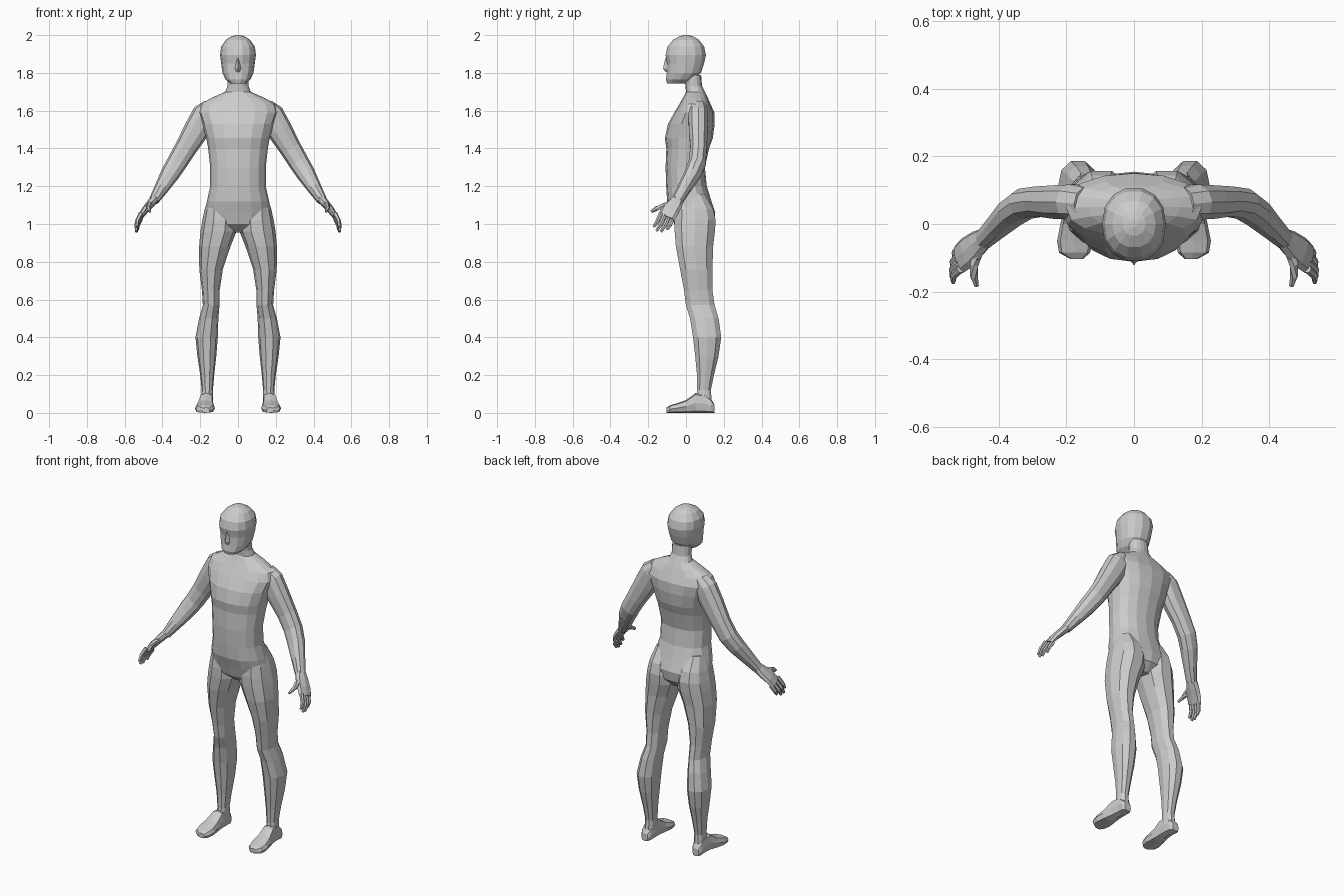
import bpy, bmesh, math
from mathutils import Vector


def oval(c, u, v, n, power=1.0):
    """Closed cross-section around c with half-axes u and v; power < 1 is boxier."""
    pts = []
    for i in range(n):
        a = 2 * math.pi * i / n
        ca, sa = math.cos(a), math.sin(a)
        pts.append(c + u * math.copysign(abs(ca) ** power, ca)
                   + v * math.copysign(abs(sa) ** power, sa))
    return pts


def loft(name, rings, mirror=False):
    bm = bmesh.new()
    loops = [[bm.verts.new(p) for p in r] for r in rings]
    n = len(loops[0])
    for a, b in zip(loops, loops[1:]):
        for i in range(n):
            j = (i + 1) % n
            bm.faces.new((a[i], a[j], b[j], b[i]))
    bm.faces.new(loops[0][::-1])
    bm.faces.new(loops[-1])
    bmesh.ops.recalc_face_normals(bm, faces=bm.faces)
    me = bpy.data.meshes.new(name)
    bm.to_mesh(me)
    bm.free()
    ob = bpy.data.objects.new(name, me)
    bpy.context.collection.objects.link(ob)
    if mirror:
        m = ob.modifiers.new("mirror", 'MIRROR')
        m.use_mirror_merge = False
    return ob


def level(z, x0, x1, y0, y1, n=12, power=0.9):
    """Horizontal cross-section given by its extents."""
    return oval(Vector(((x0 + x1) / 2, (y0 + y1) / 2, z)),
                Vector(((x1 - x0) / 2, 0, 0)), Vector((0, (y1 - y0) / 2, 0)), n, power)


def tube(name, path, n=8, power=0.9):
    """Mirrored limb along (x, y, z, in-plane radius, depth radius) stations."""
    pts = [Vector(p[:3]) for p in path]
    rings = []
    for i, p in enumerate(path):
        t = (pts[min(i + 1, len(pts) - 1)] - pts[max(i - 1, 0)]).normalized()
        v = (Vector((0, 1, 0)) - t * t.y).normalized()
        rings.append(oval(pts[i], t.cross(v) * p[3], v * p[4], n, power))
    return loft(name, rings, True)


# torso and neck: z, half width, front y, back y
torso = [(0.955, .05, -.01, .10), (1.0, .15, -.062, .145), (1.06, .175, -.08, .155),
         (1.12, .165, -.10, .135), (1.2, .147, -.105, .11), (1.3, .147, -.108, .10),
         (1.4, .158, -.104, .122), (1.455, .168, -.112, .142), (1.53, .19, -.095, .152),
         (1.59, .212, -.062, .15), (1.635, .20, -.035, .13), (1.67, .135, -.015, .115),
         (1.7, .068, 0, .10), (1.73, .056, -.003, .085), (1.79, .056, -.01, .08)]
loft("torso", [level(z, -w, w, f, b, 16) for z, w, f, b in torso])

# head
head = [(1.745, .042, -.102, .0), (1.765, .066, -.108, .045), (1.80, .082, -.104, .082),
        (1.85, .089, -.102, .098), (1.895, .095, -.111, .108), (1.94, .089, -.10, .098),
        (1.975, .064, -.07, .07), (1.994, .034, -.035, .038), (2.0, .01, -.01, .012)]
loft("head", [level(z, -w, w, f, b, 14) for z, w, f, b in head])

# nose
loft("nose", [level(1.805, -.016, .016, -.108, -.08, 4, 1), level(1.822, -.017, .017, -.122, -.08, 4, 1),
              level(1.88, -.007, .007, -.109, -.08, 4, 1)])

# legs: z, inner x, outer x, front y, back y
leg = [(1.16, .05, .150, -.04, .10), (1.08, .02, .176, -.06, .148), (1.02, .005, .189, -.066, .162),
       (.96, .008, .199, -.065, .158), (.88, .04, .206, -.058, .148), (.76, .08, .205, -.035, .144),
       (.65, .097, .191, -.014, .143), (.57, .098, .186, -.004, .155), (.5, .104, .206, .018, .176),
       (.4, .107, .225, .034, .19), (.3, .115, .215, .046, .175), (.2, .126, .2, .056, .15),
       (.12, .133, .192, .058, .133), (.05, .133, .195, .05, .14)]
loft("leg", [level(*r, n=10) for r in leg], True)

# feet: y, inner x, outer x, top z
foot = [(.15, .148, .19, .045), (.135, .136, .2, .07), (.1, .133, .2, .10), (.05, .132, .205, .105),
        (0, .128, .218, .068), (-.05, .122, .228, .05), (-.085, .13, .222, .04), (-.103, .15, .19, .028)]
loft("foot", [oval(Vector(((a + b) / 2, y, t / 2)), Vector(((b - a) / 2, 0, 0)),
                   Vector((0, 0, t / 2)), 8, .6) for y, a, b, t in foot], True)

# arms
tube("arm", [(.14, .06, 1.62, .05, .05), (.175, .065, 1.58, .068, .054), (.218, .065, 1.50, .068, .052),
             (.278, .067, 1.40, .058, .046), (.323, .06, 1.325, .054, .047), (.36, .035, 1.265, .050, .044),
             (.405, -.008, 1.19, .038, .036), (.445, -.045, 1.125, .027, .031)], 10)

# palm
tube("palm", [(.44, -.04, 1.135, .024, .03), (.465, -.06, 1.105, .022, .042),
              (.495, -.085, 1.07, .019, .049), (.518, -.104, 1.035, .014, .046)])

# fingers spread across the palm
across = Vector((0, .87, -.4))
for i, length in enumerate((.9, 1.05, .98, .72)):
    base = Vector((.514, -.102, 1.042)) + across * (i - 1.5) * .024
    mid = base + Vector((.022, -.02, -.045)) * length
    tip = mid + Vector((.002, -.022, -.035)) * length
    tube("finger", [(*base, .012, .012), (*mid, .011, .0115), (*tip, .007, .008)], 6)

# thumb
tube("thumb", [(.462, -.075, 1.105, .016, .018), (.474, -.12, 1.095, .014, .016),
               (.474, -.155, 1.082, .012, .013), (.466, -.183, 1.066, .007, .008)], 6)
